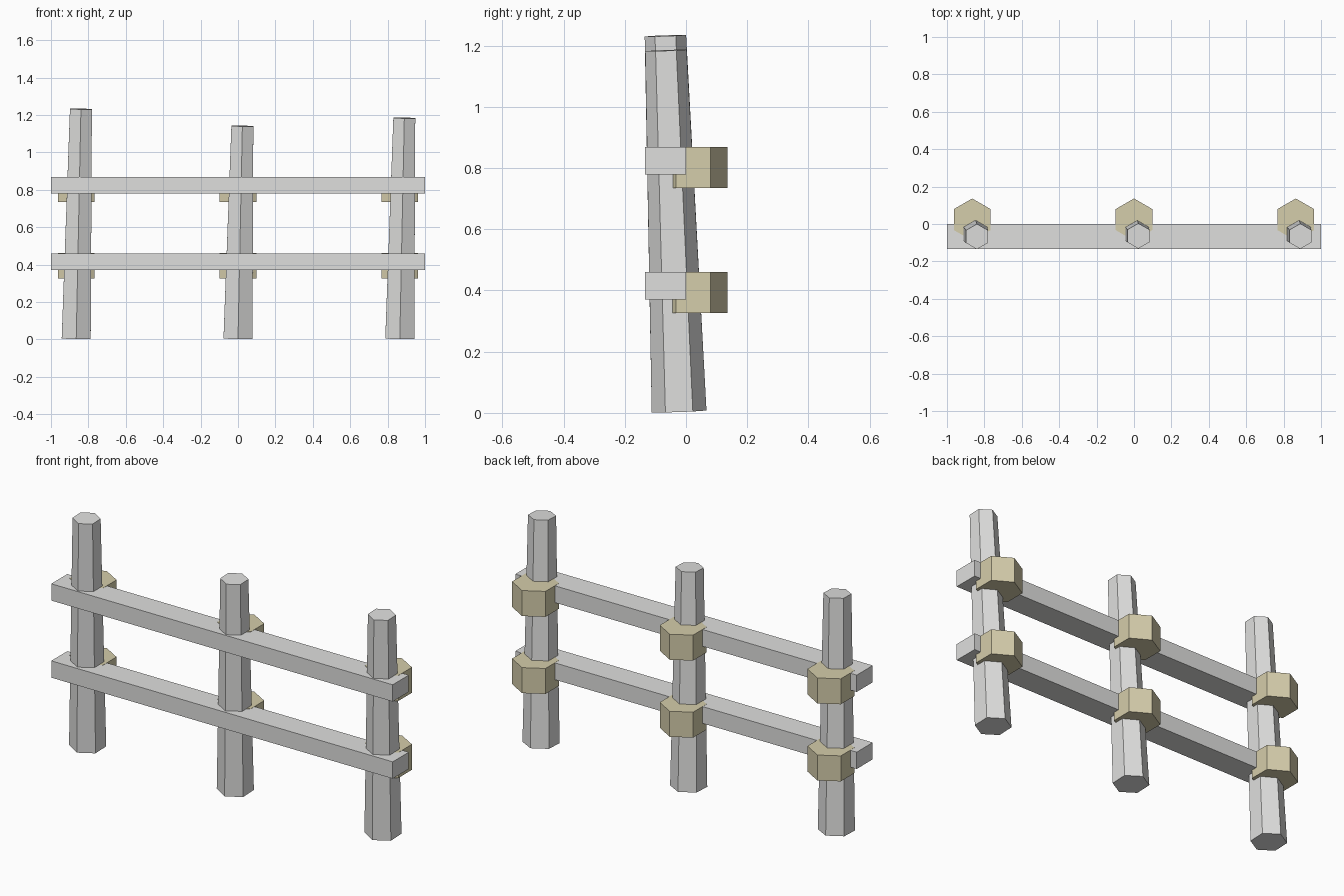
import bpy, bmesh, math
from mathutils import Vector

if "Cube" in bpy.data.objects:
    bpy.data.objects.remove(bpy.data.objects["Cube"])


def material(name, rgb):
    m = bpy.data.materials.new(name)
    m.diffuse_color = (*rgb, 1.0)
    m.use_nodes = True
    m.node_tree.nodes["Principled BSDF"].inputs["Base Color"].default_value = m.diffuse_color
    return m


GREY = material("pale grey wood", (0.74, 0.74, 0.73))
TAN = material("tan rope", (0.665, 0.61, 0.405))


def finish(name, bm, mat):
    bmesh.ops.recalc_face_normals(bm, faces=bm.faces)
    me = bpy.data.meshes.new(name)
    bm.to_mesh(me)
    bm.free()
    me.materials.append(mat)
    ob = bpy.data.objects.new(name, me)
    bpy.context.collection.objects.link(ob)
    return ob


def hex_prism(name, base, top, r_base, r_top, mat):
    """Six-sided prism with corners towards +y/-y and caps square to its axis."""
    base, top = Vector(base), Vector(top)
    turn = Vector((0, 0, 1)).rotation_difference(top - base)
    bm = bmesh.new()
    rings = []
    for centre, r in ((base, r_base), (top, r_top)):
        ring = []
        for i in range(6):
            a = math.radians(90 + 60 * i)
            ring.append(bm.verts.new(centre + turn @ Vector((r * math.cos(a), r * math.sin(a), 0))))
        rings.append(ring)
        bm.faces.new(ring)
    for i in range(6):
        j = (i + 1) % 6
        bm.faces.new((rings[0][i], rings[0][j], rings[1][j], rings[1][i]))
    return finish(name, bm, mat)


def box(name, lo, hi, mat):
    bm = bmesh.new()
    bmesh.ops.create_cube(bm, size=1)
    lo, hi = Vector(lo), Vector(hi)
    for v in bm.verts:
        v.co = (lo + hi) / 2 + Vector(a * b for a, b in zip(v.co, hi - lo))
    return finish(name, bm, mat)


POSTS = (("left", -0.865, 1.232), ("middle", 0.0, 1.141), ("right", 0.865, 1.184))
RAILS = (("lower", 0.460), ("upper", 0.868))

# Tapered posts, all leaning slightly forwards and to the right
for side, x, h in POSTS:
    base = Vector((x, -0.0225, 0.0045))
    lean = Vector((0.0205, -0.0365, 1.0))
    hex_prism(side + "_post", base, base + lean * (h - base.z), 0.0895, 0.0677, GREY)

for level, z in RAILS:
    # Horizontal rail
    box(level + "_rail", (-1, -0.134, z - 0.089), (1, 0, z), GREY)
    # Hexagonal lashings joining the rail to each post
    for side, x, h in POSTS:
        hex_prism(f"{level}_{side}_lashing", (x, 0.0235, z - 0.134), (x, 0.0235, z + 0.001),
                  0.1128, 0.1128, TAN)
